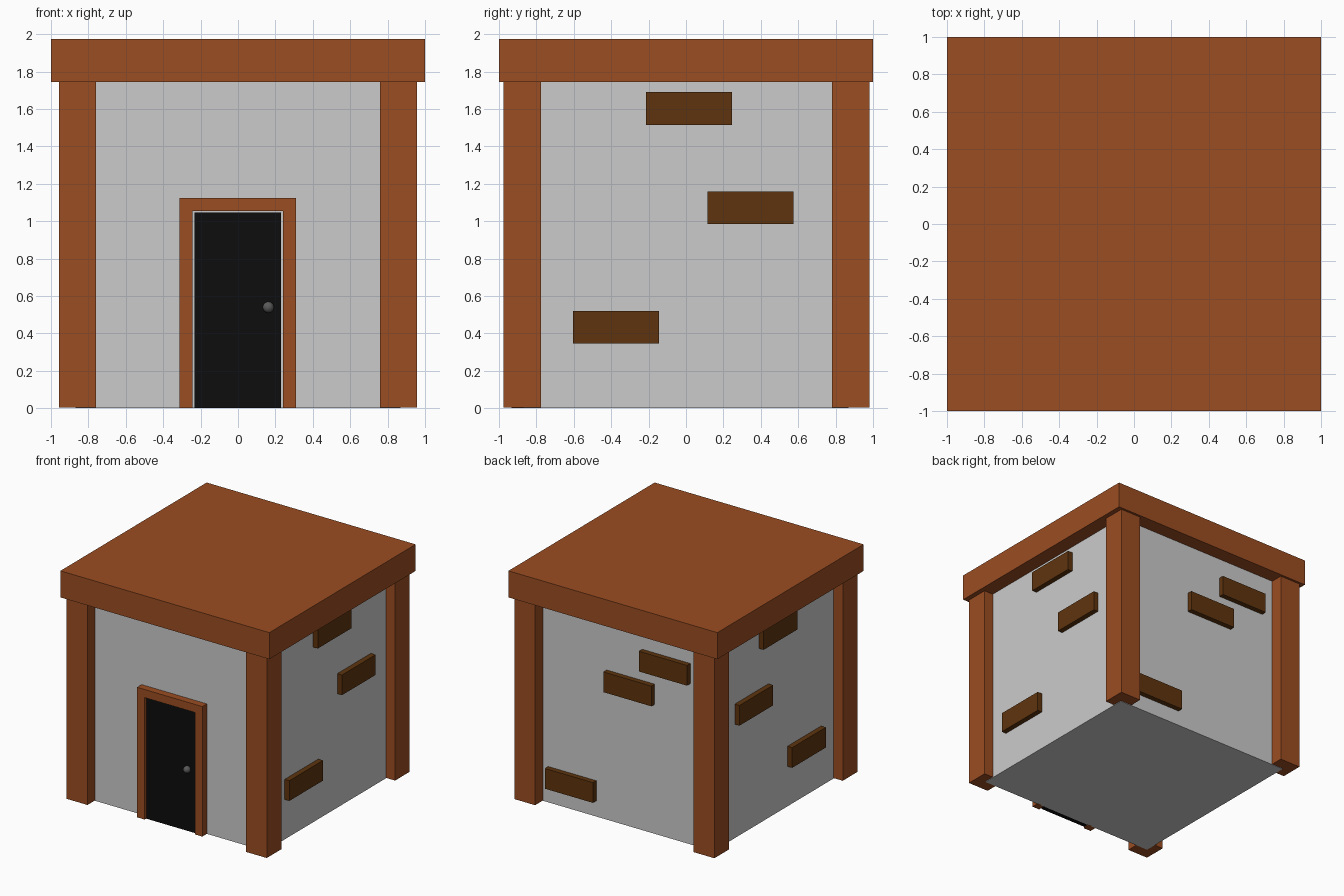
import bpy, bmesh

if "Cube" in bpy.data.objects:
    bpy.data.objects.remove(bpy.data.objects["Cube"])


def material(name, rgb):
    m = bpy.data.materials.new(name)
    m.diffuse_color = (*rgb, 1)
    m.use_nodes = True
    m.node_tree.nodes["Principled BSDF"].inputs["Base Color"].default_value = m.diffuse_color
    return m


RUST = material("rust_wood", (0.33, 0.074, 0.016))
BROWN = material("brown_brick", (0.112, 0.034, 0.004))
BLACK = material("black_door", (0.004, 0.004, 0.004))
IRON = material("dark_iron", (0.1, 0.1, 0.1))


def finish(name, bm, mat):
    bmesh.ops.recalc_face_normals(bm, faces=bm.faces)
    mesh = bpy.data.meshes.new(name)
    bm.to_mesh(mesh)
    bm.free()
    obj = bpy.data.objects.new(name, mesh)
    bpy.context.collection.objects.link(obj)
    if mat:
        mesh.materials.append(mat)
    return obj


def box(name, x, y, z, mat=None):
    """Box from (min, max) ranges on each axis."""
    bm = bmesh.new()
    bmesh.ops.create_cube(bm, size=1)
    for v in bm.verts:
        v.co = [(r[0] + r[1]) / 2 + c * (r[1] - r[0])
                for r, c in zip((x, y, z), v.co)]
    return finish(name, bm, mat)


WALL = 0.87      # half width of the walls
BRICK = 0.915    # outer face of the bricks
LENGTH, HEIGHT = 0.46, 0.175

# Walls and flat roof
box("walls", (-WALL, WALL), (-WALL, WALL), (0, 1.76))
box("roof", (-1, 1), (-1, 1), (1.745, 1.975), RUST)

# Corner pillars
for sx, side in ((-1, "left"), (1, "right")):
    for y0, end in ((-0.975, "front"), (0.78, "back")):
        xs = sorted((sx * 0.758, sx * 0.958))
        box(f"{end}_{side}_pillar", xs, (y0, y0 + 0.2), (0.004, 1.75), RUST)

# Protruding bricks, the same on the left and right walls
for i, (y, z) in enumerate(((-0.605, 0.345), (0.115, 0.985), (-0.215, 1.515))):
    for sx, side in ((-1, "left"), (1, "right")):
        xs = sorted((sx * (WALL - 0.02), sx * BRICK))
        box(f"{side}_brick_{i + 1}", xs, (y, y + LENGTH), (z, z + HEIGHT), BROWN)

# Protruding bricks on the back wall
for i, (x, z) in enumerate(((0.25, 0.135), (-0.31, 1.12), (-0.65, 1.39))):
    box(f"back_brick_{i + 1}", (x, x + LENGTH), (WALL - 0.02, BRICK),
        (z, z + HEIGHT), BROWN)

# Door frame: U-shaped profile extruded towards the wall
profile = [(-0.313, 0), (-0.313, 1.125), (0.311, 1.125), (0.311, 0),
           (0.24, 0), (0.24, 1.055), (-0.242, 1.055), (-0.242, 0)]
bm = bmesh.new()
face = bm.faces.new([bm.verts.new((x, -0.932, z)) for x, z in profile])
ext = bmesh.ops.extrude_face_region(bm, geom=[face], use_keep_orig=True)
for v in ext["geom"]:
    if isinstance(v, bmesh.types.BMVert):
        v.co.y = -WALL + 0.01
finish("door_frame", bm, RUST)

# Door leaf and knob
box("door", (-0.233, 0.23), (-0.915, -WALL + 0.01), (0.002, 1.047), BLACK)
bpy.ops.mesh.primitive_uv_sphere_add(segments=32, ring_count=16, radius=0.03,
                                     location=(0.162, -0.93, 0.54))
knob = bpy.context.object
knob.name = "door_knob"
knob.data.materials.append(IRON)
bpy.ops.object.shade_smooth_by_angle()
